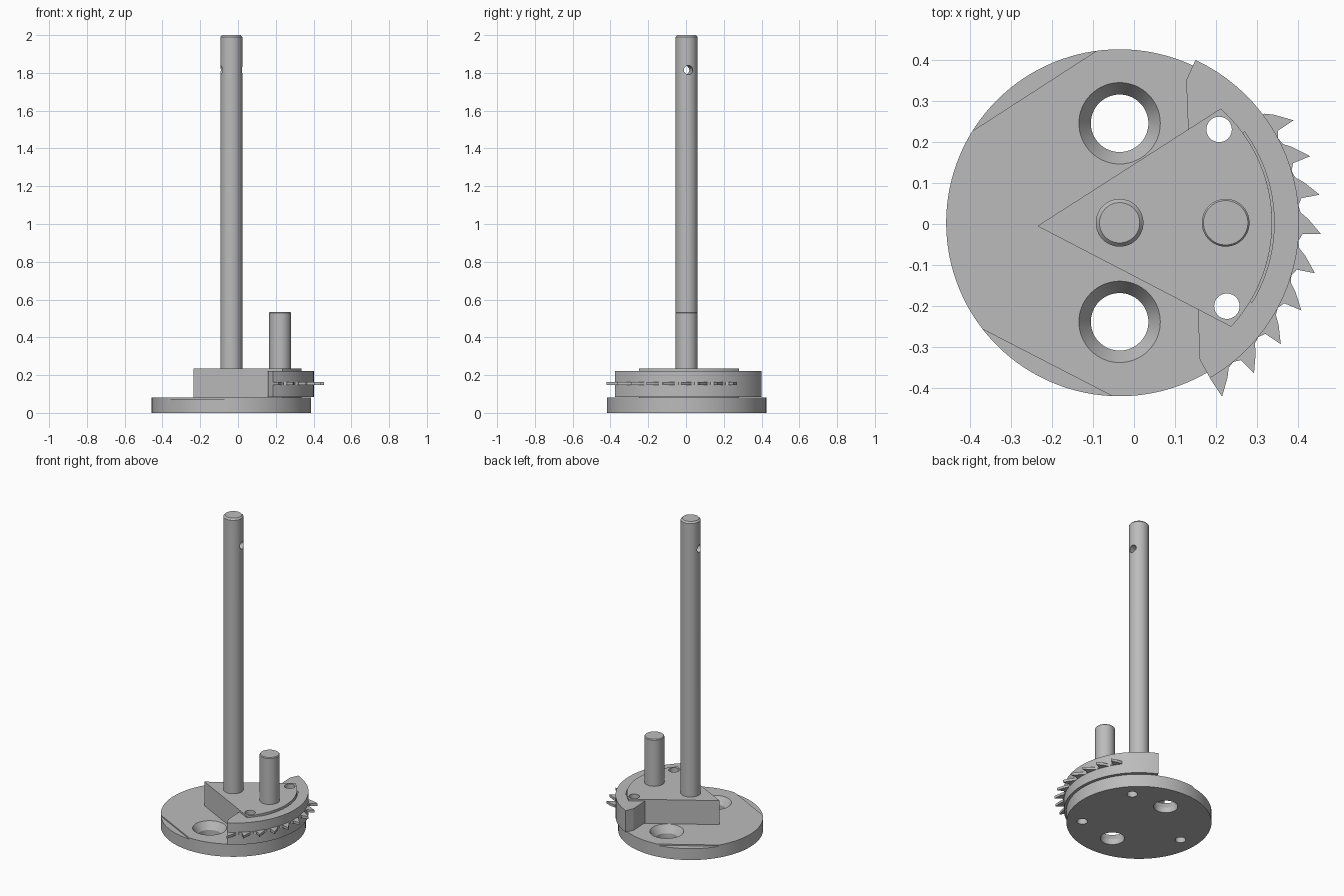
import bpy, bmesh
from math import radians, sin, cos
from mathutils import Matrix

if "Cube" in bpy.data.objects:
    bpy.data.objects.remove(bpy.data.objects["Cube"], do_unlink=True)

grey = bpy.data.materials.new("plain grey metal")
grey.use_nodes = True
grey.diffuse_color = (0.5, 0.5, 0.5, 1)
grey.node_tree.nodes["Principled BSDF"].inputs["Base Color"].default_value = (0.5, 0.5, 0.5, 1)

CX, CY = -0.035, 0.003   # axis of the base and shaft


def polar(r, deg):
    return CX + r * cos(radians(deg)), CY + r * sin(radians(deg))


def arc(r, start, end, n=32):
    return [polar(r, start + (end - start) * i / n) for i in range(n + 1)]


def finish(bm, name):
    bmesh.ops.recalc_face_normals(bm, faces=bm.faces)
    mesh = bpy.data.meshes.new(name)
    bm.to_mesh(mesh)
    bm.free()
    mesh.materials.append(grey)
    ob = bpy.data.objects.new(name, mesh)
    bpy.context.collection.objects.link(ob)
    return ob


def prism(name, outline, z0, z1):
    bm = bmesh.new()
    face = bm.faces.new([bm.verts.new((x, y, z0)) for x, y in outline])
    out = bmesh.ops.extrude_face_region(bm, geom=[face])
    verts = [g for g in out["geom"] if isinstance(g, bmesh.types.BMVert)]
    bmesh.ops.translate(bm, vec=(0, 0, z1 - z0), verts=verts)
    return finish(bm, name)


def turned(name, x, y, profile, n=64):
    """Round solid from (radius, height) pairs, bottom to top."""
    bm = bmesh.new()
    rings = [[bm.verts.new((x + r * cos(radians(360 * i / n)),
                            y + r * sin(radians(360 * i / n)), z)) for i in range(n)]
             for r, z in profile]
    for low, high in zip(rings, rings[1:]):
        for i in range(n):
            j = (i + 1) % n
            bm.faces.new((low[i], low[j], high[j], high[i]))
    bm.faces.new(rings[0][::-1])
    bm.faces.new(rings[-1])
    return finish(bm, name)


def cut(ob, cutter):
    mod = ob.modifiers.new("cut", 'BOOLEAN')
    mod.operation = 'DIFFERENCE'
    mod.solver = 'EXACT'
    mod.object = cutter
    bpy.context.view_layer.objects.active = ob
    bpy.ops.object.modifier_apply(modifier=mod.name)
    bpy.data.objects.remove(cutter, do_unlink=True)


def smooth(ob):
    bpy.ops.object.select_all(action='DESELECT')
    ob.select_set(True)
    bpy.context.view_layer.objects.active = ob
    bpy.ops.object.shade_smooth_by_angle(angle=radians(25))


# Round base with two low ledges
base = turned("base_disc", CX, CY, [(0.422, 0), (0.422, 0.081)], 128)
ledges = [[(-0.39, 0.228), (-0.09, 0.422), (-0.2, 0.6), (-0.6, 0.4)],
          [(-0.37, -0.255), (-0.05, -0.42), (-0.2, -0.6), (-0.6, -0.4)]]
for outline in ledges:
    cut(base, prism("ledge_cutter", outline, 0.073, 0.2))

# Countersunk mounting holes
for y in (0.245, -0.238):
    cut(base, turned("countersink_cutter", CX, y,
                     [(0.07, -0.1), (0.07, 0.035), (0.099, 0.081), (0.099, 0.1)]))

# Wedge block and the curved rim around it
wedge = prism("wedge_block", [(-0.235, -0.005)] + arc(0.371, -43, 48.5), 0.079, 0.235)
rim = prism("toothed_rim", arc(0.437, -59.8, 65) +
            [(0.127, 0.35), (0.133, 0.2), (0.155, -0.2), (0.16, -0.33)], 0.084, 0.223)
cut(rim, prism("groove_cutter", arc(0.371, -31, 36) + arc(0.376, 36, -31), 0.19, 0.3))

# Pin holes through all layers, and one blind hole under the base
for x, y in ((0.207, 0.23), (0.226, -0.2)):
    for part in (base, wedge, rim):
        cut(part, turned("pin_hole_cutter", x, y, [(0.031, -0.1), (0.031, 0.4)], 32))
cut(base, turned("blind_hole_cutter", -0.35, CY, [(0.031, -0.1), (0.031, 0.06)], 32))

# Saw teeth round the rim
outline = []
for i in range(9):
    a = -59.5 + 11.25 * i
    outline += [polar(0.437, a - 2.5 if i else a - 0.3), polar(0.446, a - 0.3),
                polar(0.491, a), polar(0.459, a + 4.4), polar(0.441, a + 6.5)]
teeth = prism("saw_teeth", outline + arc(0.41, 37, -59.5), 0.148, 0.164)

# Tall shaft with a cross hole near the top
shaft = turned("tall_shaft", CX, CY, [(0.058, 0.07), (0.058, 1.99), (0.049, 2.0)])
drill = turned("cross_hole_cutter", 0, 0, [(0.024, -0.2), (0.024, 0.2)], 32)
drill.data.transform(Matrix.Translation((CX, CY, 1.815)) @
                     Matrix.Rotation(radians(10), 4, 'Z') @
                     Matrix.Rotation(radians(90), 4, 'Y'))
cut(shaft, drill)

# Short offset pin
pin = turned("short_pin", 0.223, CY, [(0.058, 0.2), (0.058, 0.53), (0.054, 0.535)])

for part in (base, wedge, rim, shaft, pin):
    smooth(part)
